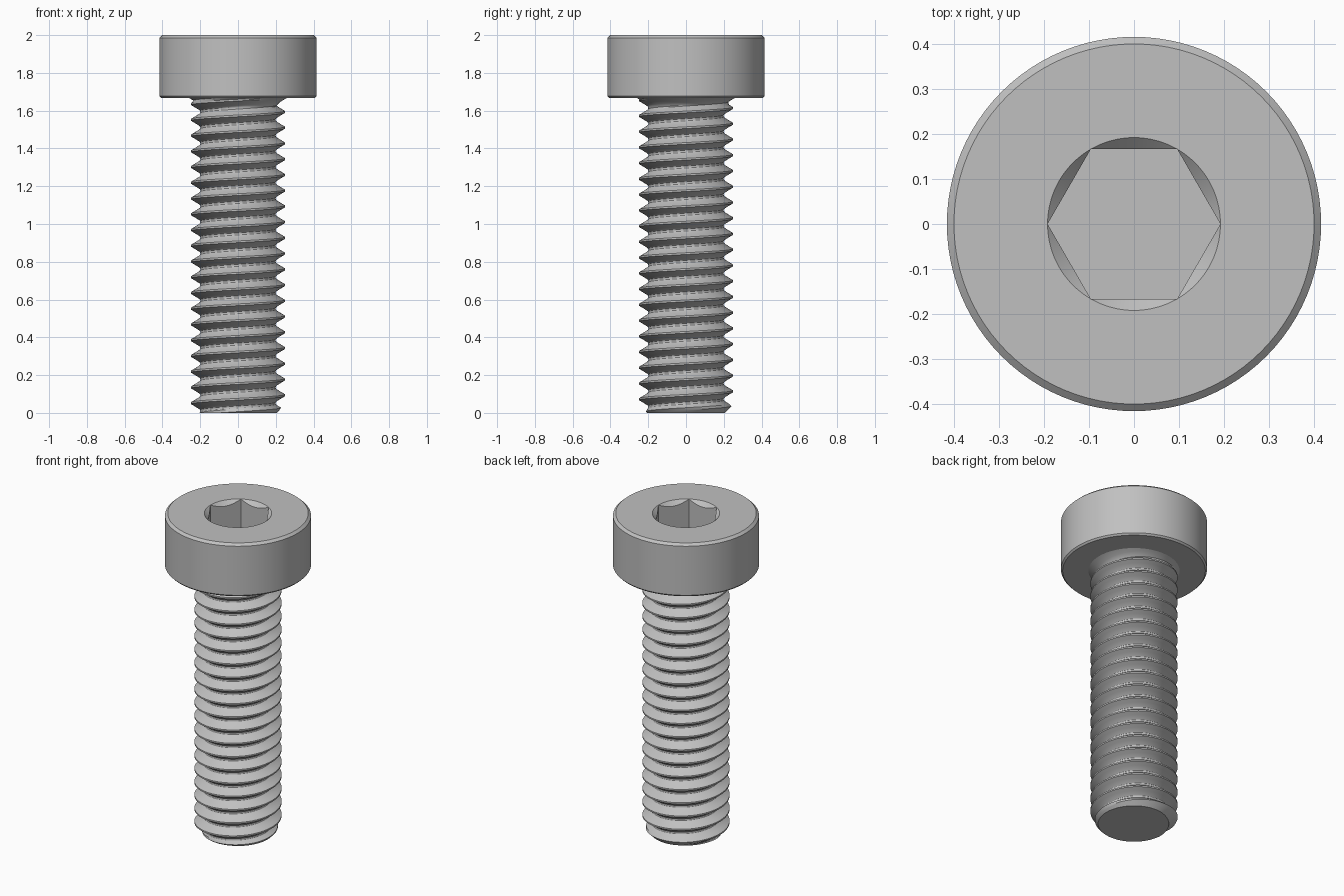
import bpy, bmesh, math

SEG = 96              # sides around every round part
PITCH = 1 / 12
HEAD_Z = 1.667        # underside of the head
CREST_Z = 0.01        # height of the lowest crest on the +x side
FLAT = 1 / 6          # centre of the socket to its flats
RIM = FLAT / math.cos(math.pi / 6)

cube = bpy.data.objects.get("Cube")
if cube:
    bpy.data.objects.remove(cube, do_unlink=True)

steel = bpy.data.materials.new("grey steel")
steel.use_nodes = True
colour = (0.53, 0.53, 0.53, 1)
steel.diffuse_color = colour
steel.node_tree.nodes["Principled BSDF"].inputs["Base Color"].default_value = colour


def polar(r, a, z):
    return (r * math.cos(a), r * math.sin(a), z)


def finish(bm, name):
    mesh = bpy.data.meshes.new(name)
    bm.to_mesh(mesh)
    bm.free()
    mesh.materials.append(steel)
    obj = bpy.data.objects.new(name, mesh)
    bpy.context.collection.objects.link(obj)
    bpy.ops.object.select_all(action='DESELECT')
    obj.select_set(True)
    bpy.context.view_layer.objects.active = obj
    bpy.ops.object.shade_smooth_by_angle(angle=math.radians(30))


def skin(bm, columns, shift=0):
    """Join neighbouring columns; the last meets the first, shifted by one turn."""
    n = len(columns[0])
    for j, col in enumerate(columns):
        last = j == len(columns) - 1
        s = shift if last else 0
        nxt = columns[0 if last else j + 1]
        for i in range(n - 1 - s):
            bm.faces.new((col[i], nxt[i + s], nxt[i + s + 1], col[i + 1]))


# Head: turned outline, with a hexagon socket countersunk at its mouth
bm = bmesh.new()
columns = []
for j in range(SEG):
    a = 2 * math.pi * j / SEG
    hexagon = FLAT / math.cos(a % (math.pi / 3) - math.pi / 6)
    outline = [(0.26, HEAD_Z), (0.407, HEAD_Z), (0.4167, 1.677), (0.4167, 1.986),
               (0.401, 2), (RIM, 2), (hexagon, 2 - (RIM - hexagon)), (hexagon, 1.81)]
    columns.append([bm.verts.new(polar(r, a, z)) for r, z in outline])
skin(bm, columns)
bm.faces.new([c[-1] for c in columns])
bmesh.ops.remove_doubles(bm, verts=bm.verts, dist=1e-5)
finish(bm, "socket_head")

# Thread: one tooth as (part of the pitch, radius), crest to crest
TOOTH = [(0, 0.249), (0.055, 0.249), (0.21, 0.227), (0.375, 0.205), (0.43, 0.2005),
         (0.5, 0.199), (0.57, 0.2005), (0.625, 0.205), (0.79, 0.227), (0.945, 0.249), (1, 0.249)]


def shank_radius(a, z):
    t = ((z - CREST_Z) / PITCH - a / (2 * math.pi)) % 1
    r = TOOTH[0][1]
    for (t0, r0), (t1, r1) in zip(TOOTH, TOOTH[1:]):
        if t0 <= t <= t1:
            r = r0 + (r1 - r0) * (t - t0) / (t1 - t0)
    r = min(r, 0.205 + z)                        # chamfered tip
    run = max(0, (z - 1.61) / (HEAD_Z - 1.61))   # fillet under the head
    return max(r, 0.2 + 0.06 * run ** 2) if run else r


bm = bmesh.new()
columns = []
for j in range(SEG):
    a = 2 * math.pi * j / SEG
    col = []
    for turn in range(-3, 24):
        for t, _ in TOOTH[:-1]:
            z = CREST_Z + PITCH * (turn + t + j / SEG)
            z = min(max(z, 0), HEAD_Z)
            col.append(bm.verts.new(polar(shank_radius(a, z), a, z)))
    columns.append(col)
skin(bm, columns, len(TOOTH) - 1)
bmesh.ops.remove_doubles(bm, verts=bm.verts, dist=1e-5)

# Flat end of the shank
rim = [e for e in bm.edges if e.is_boundary and all(v.co.z < 1e-4 for v in e.verts)]
for face in bmesh.ops.edgeloop_fill(bm, edges=rim)["faces"]:
    face.normal_update()
    if face.normal.z > 0:
        face.normal_flip()
finish(bm, "threaded_shank")
